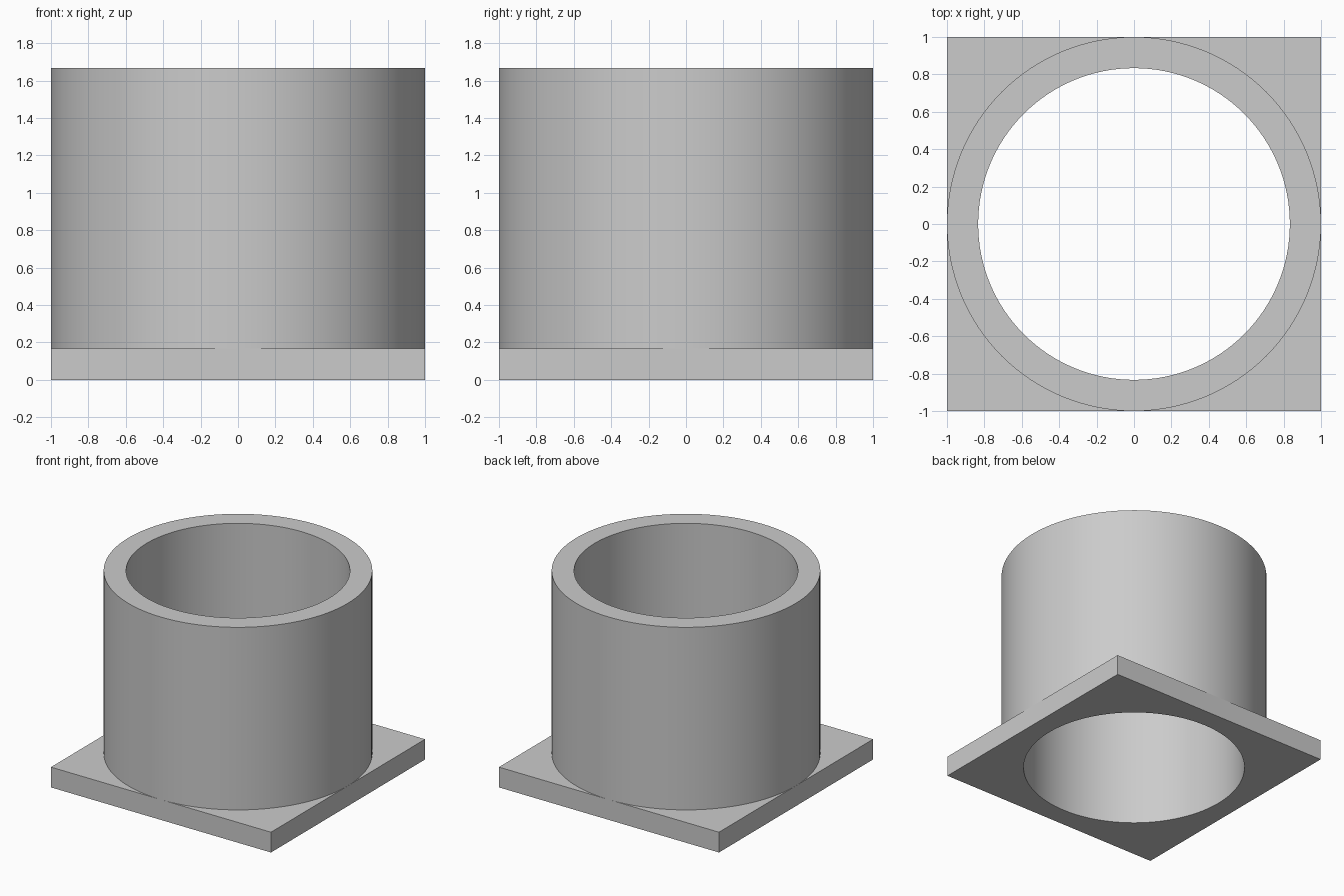
import bpy
import bmesh
from math import cos, sin, tau

cube = bpy.data.objects.get("Cube")
if cube:
    bpy.data.objects.remove(cube, do_unlink=True)

SEGMENTS = 128
BORE = 5 / 6          # inner radius
PLATE_TOP = 1 / 6
HEIGHT = 5 / 3

grey = bpy.data.materials.new("plain grey")
grey.use_nodes = True
colour = (0.6, 0.6, 0.6, 1)
grey.diffuse_color = colour
grey.node_tree.nodes["Principled BSDF"].inputs["Base Color"].default_value = colour


def circle(radius):
    return lambda c, s: (radius * c, radius * s)


def square(c, s):
    m = max(abs(c), abs(s))
    return c / m, s / m


def ring_solid(name, outline, bottom, top, close_bottom):
    """Loft a closed wall between an outer outline and the round bore."""
    bm = bmesh.new()
    inner = circle(BORE)
    loops = []
    for shape, z in ((inner, bottom), (outline, bottom), (outline, top), (inner, top)):
        loop = []
        for i in range(SEGMENTS):
            a = tau * i / SEGMENTS
            loop.append(bm.verts.new((*shape(cos(a), sin(a)), z)))
        loops.append(loop)
    for k in range(4):
        if k == 0 and not close_bottom:
            continue
        lower, upper = loops[k], loops[(k + 1) % 4]
        for i in range(SEGMENTS):
            j = (i + 1) % SEGMENTS
            bm.faces.new((lower[i], lower[j], upper[j], upper[i]))
    mesh = bpy.data.meshes.new(name)
    bm.to_mesh(mesh)
    bm.free()
    mesh.materials.append(grey)
    obj = bpy.data.objects.new(name, mesh)
    bpy.context.collection.objects.link(obj)
    return obj


# Square flange with a round hole, and the tube seated on it
parts = [
    ring_solid("base_plate", square, 0, PLATE_TOP, True),
    ring_solid("tube", circle(1), PLATE_TOP, HEIGHT, False),
]

# Smooth round walls, crisp rims
bpy.ops.object.select_all(action="DESELECT")
for part in parts:
    part.select_set(True)
bpy.context.view_layer.objects.active = parts[0]
bpy.ops.object.shade_smooth_by_angle()
